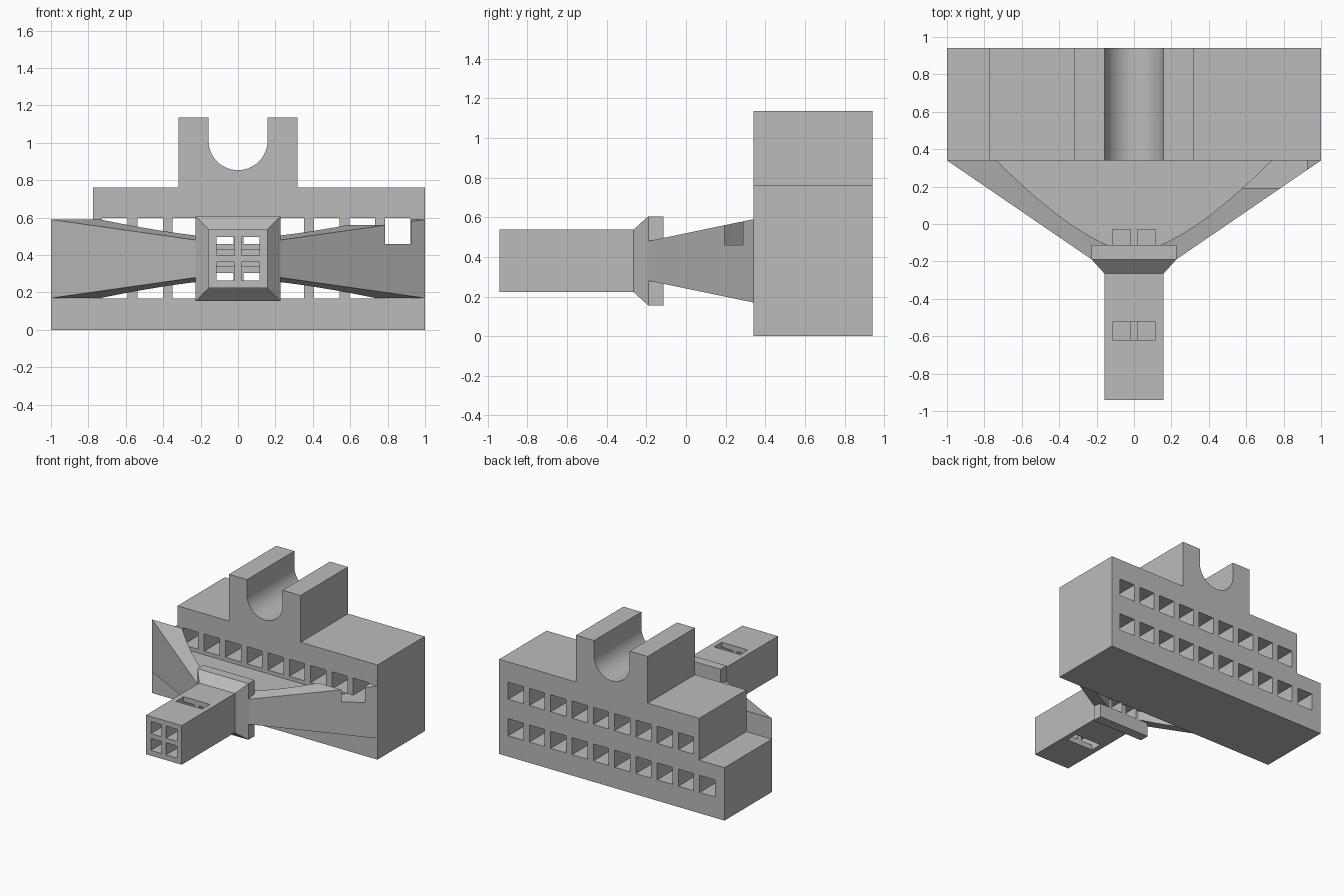
import bpy
import bmesh
import math

cube = bpy.data.objects.get("Cube")
if cube:
    bpy.data.objects.remove(cube, do_unlink=True)

grey = bpy.data.materials.new("plain grey plastic")
grey.use_nodes = True
grey.diffuse_color = (0.5, 0.5, 0.5, 1)
grey.node_tree.nodes["Principled BSDF"].inputs["Base Color"].default_value = (0.5, 0.5, 0.5, 1)


def make(name, bm):
    bmesh.ops.recalc_face_normals(bm, faces=bm.faces)
    mesh = bpy.data.meshes.new(name)
    bm.to_mesh(mesh)
    bm.free()
    mesh.materials.append(grey)
    obj = bpy.data.objects.new(name, mesh)
    bpy.context.collection.objects.link(obj)
    return obj


def loft(name, *loops):
    """Closed solid through matching loops of points."""
    bm = bmesh.new()
    rings = [[bm.verts.new(p) for p in loop] for loop in loops]
    n = len(rings[0])
    bm.faces.new(rings[0])
    bm.faces.new(rings[-1])
    for a, b in zip(rings, rings[1:]):
        for i in range(n):
            j = (i + 1) % n
            bm.faces.new((a[i], a[j], b[j], b[i]))
    return make(name, bm)


def boxes(name, spans):
    """One mesh of separate boxes, each (x0, x1, y0, y1, z0, z1)."""
    bm = bmesh.new()
    for x0, x1, y0, y1, z0, z1 in spans:
        for v in bmesh.ops.create_cube(bm, size=1)["verts"]:
            v.co = (x1 if v.co.x > 0 else x0,
                    y1 if v.co.y > 0 else y0,
                    z1 if v.co.z > 0 else z0)
    return make(name, bm)


def cut(target, spans):
    cutter = boxes("cutter", spans)
    cutter.hide_render = True
    mod = target.modifiers.new("cut", "BOOLEAN")
    mod.operation = "DIFFERENCE"
    mod.solver = "EXACT"
    mod.object = cutter
    bpy.context.view_layer.objects.active = target
    bpy.ops.object.modifier_apply(modifier=mod.name)
    bpy.data.objects.remove(cutter, do_unlink=True)


def rect(y, half_x, half_z, mid=0.38):
    return [(sx * half_x, y, mid + sz * half_z)
            for sx, sz in ((-1, -1), (1, -1), (1, 1), (-1, 1))]


FRONT, BACK = 0.34, 0.94

# Socket block: stepped profile with a round-bottomed cradle on top
R = 0.158
arc = [(R * math.cos(a), 1.012 - R * math.sin(a))
       for a in (math.pi * i / 32 for i in range(33))]
profile = ([(-1, 0), (1, 0), (1, 0.76), (0.318, 0.76), (0.318, 1.135), (R, 1.135)]
           + arc + [(-R, 1.135), (-0.318, 1.135), (-0.318, 0.76),
                    (-0.775, 0.76), (-0.775, 0.425), (-1, 0.425)])
block = loft("socket_block", *[[(x, y, z) for x, z in profile] for y in (FRONT, BACK)])

# Two rows of square holes through the block
holes = []
for count, z in ((10, 0.167), (9, 0.46)):
    for i in range(count):
        x = 0.853 - 0.189 * i
        holes.append((x - 0.068, x + 0.068, FRONT - 0.1, BACK + 0.1, z, z + 0.137))
cut(block, holes)

# Solid wings: straight outside, curved inside, growing taller to the back
curve = []
for i in range(17):
    t = i / 16
    u = 1 - t
    curve.append((u * u * 0.735 + 2 * u * t * 0.39 + t * t * 0.14,
                  u * u * FRONT - 2 * u * t * 0.005 - t * t * 0.113))
outline = [(0.225, -0.19), (1, FRONT)] + curve + [(0.14, -0.15)]


def wing_layer(side, up):
    return [(side * x, y, 0.38 + up * (0.1 + 0.11 * (y + 0.19) / 0.53))
            for x, y in outline]


wings = {}
for name, side in (("left_wing", 1), ("right_wing", -1)):
    wings[name] = loft(name, wing_layer(side, -1), wing_layer(side, 1))
cut(wings["left_wing"], [(0.5, 0.925, 0.193, 0.5, 0.46, 0.8)])

# Flat web between the wings
web_shape = [(-0.9, FRONT), (0.9, FRONT), (0.18, -0.15), (-0.18, -0.15)]
web = loft("web_plate", *[[(x, y, z) for x, y in web_shape] for z in (0.335, 0.43)])

# Plug with a flared collar
plug = loft("plug_and_collar", rect(-0.94, 0.158, 0.157), rect(-0.265, 0.158, 0.157),
            rect(-0.19, 0.226, 0.225), rect(-0.113, 0.226, 0.225))

# Four channels run through the plug and a little way into the web
channels = [(x, x + 0.097, -1.1, -0.03, z, z + 0.097)
            for x in (-0.116, 0.019) for z in (0.265, 0.4)]
for part in (plug, web):
    cut(part, channels)

# Latch slots in the top and bottom of the plug
cut(plug, [(-0.116, 0.116, -0.62, -0.523, 0.46, 0.7),
           (-0.116, 0.116, -0.62, -0.523, 0.1, 0.302)])

# Smooth only the gentle curves
bpy.ops.object.select_all(action="DESELECT")
for part in (block, *wings.values()):
    part.select_set(True)
bpy.context.view_layer.objects.active = block
bpy.ops.object.shade_smooth_by_angle(angle=math.radians(20))
